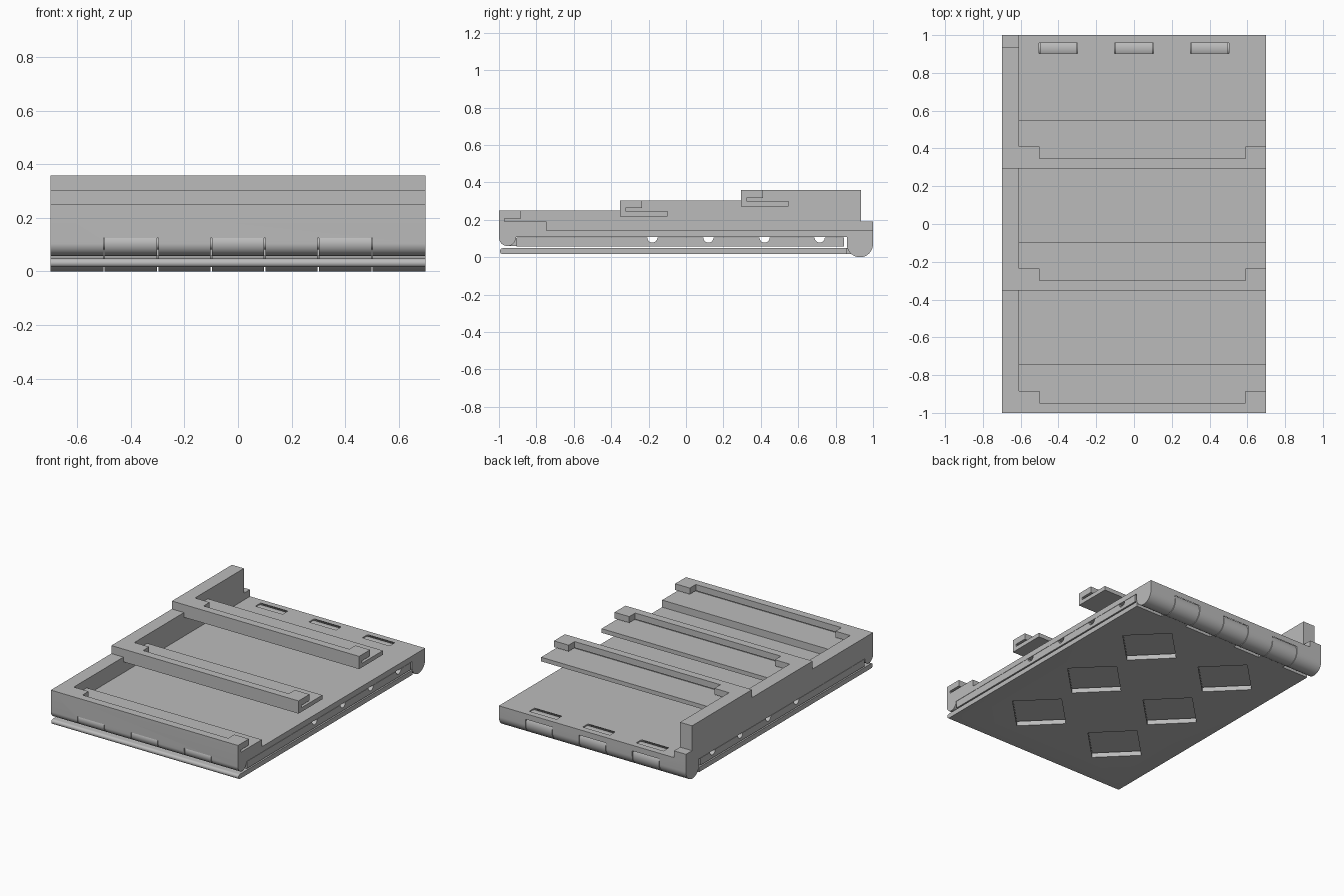
import bpy, bmesh
from math import cos, sin, pi, radians
from mathutils import Matrix

cube = bpy.data.objects.get("Cube")
if cube:
    bpy.data.objects.remove(cube)

grey = bpy.data.materials.new("plain_grey")
grey.use_nodes = True
grey.diffuse_color = (0.5, 0.5, 0.5, 1)
grey.node_tree.nodes["Principled BSDF"].inputs["Base Color"].default_value = (0.5, 0.5, 0.5, 1)

HALF = 0.7
GAP = 0.004
FRONT = (-0.955, 0.105, 0.045)   # front hinge: y, z, radius
REAR = (0.93, 0.07, 0.07)        # rear hinge
SLOTS = (-0.4, 0, 0.4)           # centres of the moving knuckles


def arc(y, z, r, start, end, n=24):
    angles = [radians(start + (end - start) * i / n) for i in range(n + 1)]
    return [(y + r * cos(a), z + r * sin(a)) for a in angles]


def prism(name, profile, x0=-HALF, x1=HALF):
    """Extrude a (y, z) outline along x."""
    bm = bmesh.new()
    face = bm.faces.new([bm.verts.new((x0, y, z)) for y, z in profile])
    moved = bmesh.ops.extrude_face_region(bm, geom=[face])["geom"]
    bmesh.ops.translate(bm, vec=(x1 - x0, 0, 0),
                        verts=[v for v in moved if isinstance(v, bmesh.types.BMVert)])
    bmesh.ops.recalc_face_normals(bm, faces=bm.faces)
    mesh = bpy.data.meshes.new(name)
    bm.to_mesh(mesh)
    bm.free()
    mesh.materials.append(grey)
    ob = bpy.data.objects.new(name, mesh)
    bpy.context.collection.objects.link(ob)
    return ob


def box(y0, y1, z0, z1):
    return [(y0, z0), (y1, z0), (y1, z1), (y0, z1)]


def activate(ob):
    bpy.ops.object.select_all(action="DESELECT")
    ob.select_set(True)
    bpy.context.view_layer.objects.active = ob


def carve(ob, cutters):
    """Subtract the cutters and discard them."""
    activate(ob)
    for c in cutters:
        c.hide_render = True
        mod = ob.modifiers.new("cut", "BOOLEAN")
        mod.operation, mod.solver, mod.object = "DIFFERENCE", "EXACT", c
        bpy.ops.object.modifier_apply(modifier=mod.name)
        bpy.data.objects.remove(c)


def smooth(ob):
    activate(ob)
    bpy.ops.object.shade_smooth_by_angle(angle=radians(25))


def lip(y, top):
    """Outline of a slotted lip with a ledge behind it."""
    return [(y + 0.255, top - 0.058), (y + 0.03, top - 0.058), (y + 0.03, top - 0.042),
            (y + 0.117, top - 0.042), (y + 0.117, top), (y, top)]


def lip_notch(y, top):
    return prism("notch_cutter", box(y + 0.053, y + 0.2, top - 0.05, top + 0.05), -0.5, 0.59)


# Base panel with front lip and fixed hinge knuckles
base = prism("base_panel",
             arc(*FRONT, 180, 360) + [(-0.91, 0.107), (0.86, 0.107)]
             + arc(*REAR, 180, 360) + [(1, 0.144), (-0.745, 0.144)] + lip(-1, 0.25))
cutters = [lip_notch(-1, 0.25)]
for x in SLOTS:
    for (y, z, r), clearance in ((FRONT, 0.004), (REAR, 0.009)):
        cutters.append(prism("knuckle_cutter", arc(y, z, r + clearance, 0, 352.5, 47),
                             x - 0.1 - GAP / 2, x + 0.1 + GAP / 2))
carve(base, cutters)
smooth(base)

# Stepped side wall
prism("side_wall", [(-1, 0.12), (1, 0.12), (1, 0.19), (0.935, 0.19), (0.935, 0.358),
                    (0.294, 0.358), (0.294, 0.304), (-0.353, 0.304), (-0.353, 0.25), (-1, 0.25)],
      -HALF, -0.61)

# Raised slotted rails
for name, y, top in (("middle_rail", -0.353, 0.304), ("rear_rail", 0.294, 0.358)):
    rail = prism(name, [(y, top - 0.086), (y + 0.255, top - 0.086)] + lip(y, top))
    carve(rail, [lip_notch(y, top)])

# Middle leaf with half-round channels in its top
outline = [(-0.905, 0.057), (0.845, 0.057), (0.845, 0.105)]
for y in (0.715, 0.42, 0.12, -0.18):
    outline += arc(y, 0.105, 0.027, 0, -180, 16)
smooth(prism("middle_leaf", outline + [(-0.905, 0.105)]))

# Lower leaf with round front edge and diamond windows
lower = prism("lower_leaf", [(0.862, 0.016), (0.862, 0.048)]
              + arc(-0.979, 0.032, 0.016, 90, 270, 12))
windows = []
for x in (-0.31, 0.31):
    for y in (-0.56, -0.02, 0.52):
        w = prism("window_cutter", box(-0.155, 0.155, -0.1, 0.1), -0.155, 0.155)
        w.data.transform(Matrix.Translation((x, y, 0)) @ Matrix.Rotation(pi / 4, 4, "Z"))
        windows.append(w)
carve(lower, windows)
smooth(lower)

# Moving knuckles and their arms
for x in SLOTS:
    x0, x1 = x - 0.1 + GAP / 2, x + 0.1 - GAP / 2
    smooth(prism("front_knuckle", arc(*FRONT, 0, 352.5, 47), x0, x1))
    prism("front_arm", box(-0.95, -0.9, 0.061, 0.1), x0, x1)
    smooth(prism("rear_knuckle", arc(*REAR, 0, 352.5, 47), x0, x1))
    prism("rear_arm", box(0.855, 0.92, 0.016, 0.048), x0, x1)

# Hinge pins
for name, (y, z, r) in (("front_pin", FRONT), ("rear_pin", REAR)):
    smooth(prism(name, arc(y, z, r * 0.5, 0, 345, 23), -0.6, 0.6))
